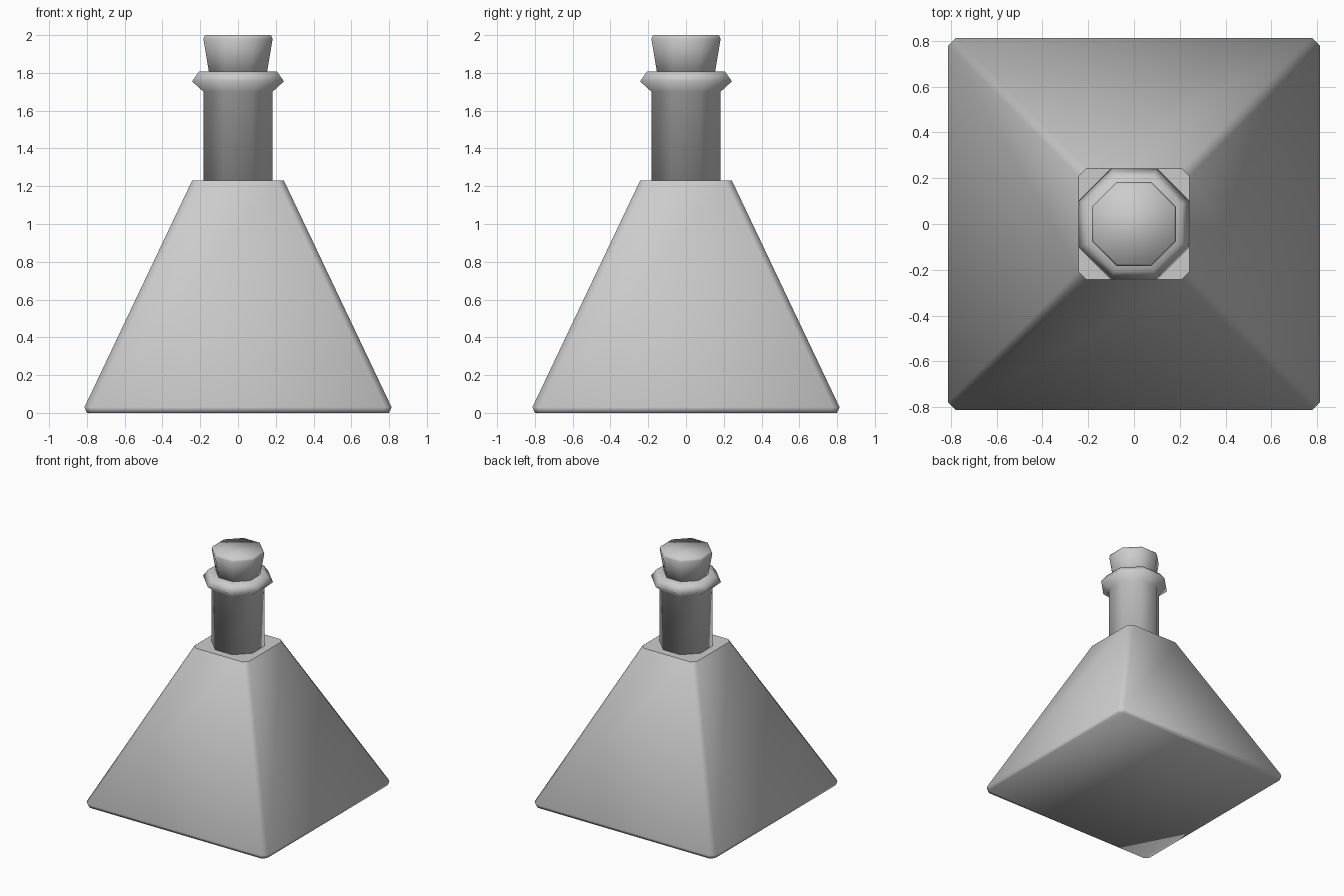
import bpy, bmesh

if "Cube" in bpy.data.objects:
    bpy.data.objects.remove(bpy.data.objects["Cube"])


def chamfered_square(half, chamfer, z):
    """Eight points of a square with cut corners, counter-clockwise."""
    k = half - chamfer
    return [(x, y, z) for x, y in (
        (half, -k), (half, k), (k, half), (-k, half),
        (-half, k), (-half, -k), (-k, -half), (k, -half))]


def octagon(half, z):
    return chamfered_square(half, half * 0.5858, z)


def loft(name, loops, sharp_levels=()):
    """Skin a stack of eight-sided loops and cap both ends."""
    bm = bmesh.new()
    rings = [[bm.verts.new(p) for p in loop] for loop in loops]
    for a, b in zip(rings, rings[1:]):
        for i in range(8):
            j = (i + 1) % 8
            bm.faces.new((a[i], a[j], b[j], b[i]))
    bm.faces.new(rings[0][::-1])
    bm.faces.new(rings[-1])
    for f in bm.faces:
        f.smooth = True
    for level in sharp_levels:
        ring = rings[level]
        for i in range(8):
            bm.edges.get((ring[i], ring[(i + 1) % 8])).smooth = False
    mesh = bpy.data.meshes.new(name)
    bm.to_mesh(mesh)
    bm.free()
    obj = bpy.data.objects.new(name, mesh)
    bpy.context.collection.objects.link(obj)
    return obj


# Pyramid-shaped flask body with softened corners and base edge
loft("flask_body", [
    chamfered_square(0.80, 0.03, 0.0),
    chamfered_square(0.813, 0.035, 0.03),
    chamfered_square(0.243, 0.035, 1.23),
], sharp_levels=[2])

# Octagonal neck flaring into the lip
loft("neck_and_lip", [octagon(h, z) for h, z in (
    (0.183, 1.22), (0.183, 1.70), (0.243, 1.755),
    (0.207, 1.807), (0.15, 1.807))])

# Tapered stopper, bevelled at the top
loft("stopper", [octagon(h, z) for h, z in (
    (0.148, 1.77), (0.183, 1.98), (0.175, 2.0))])
